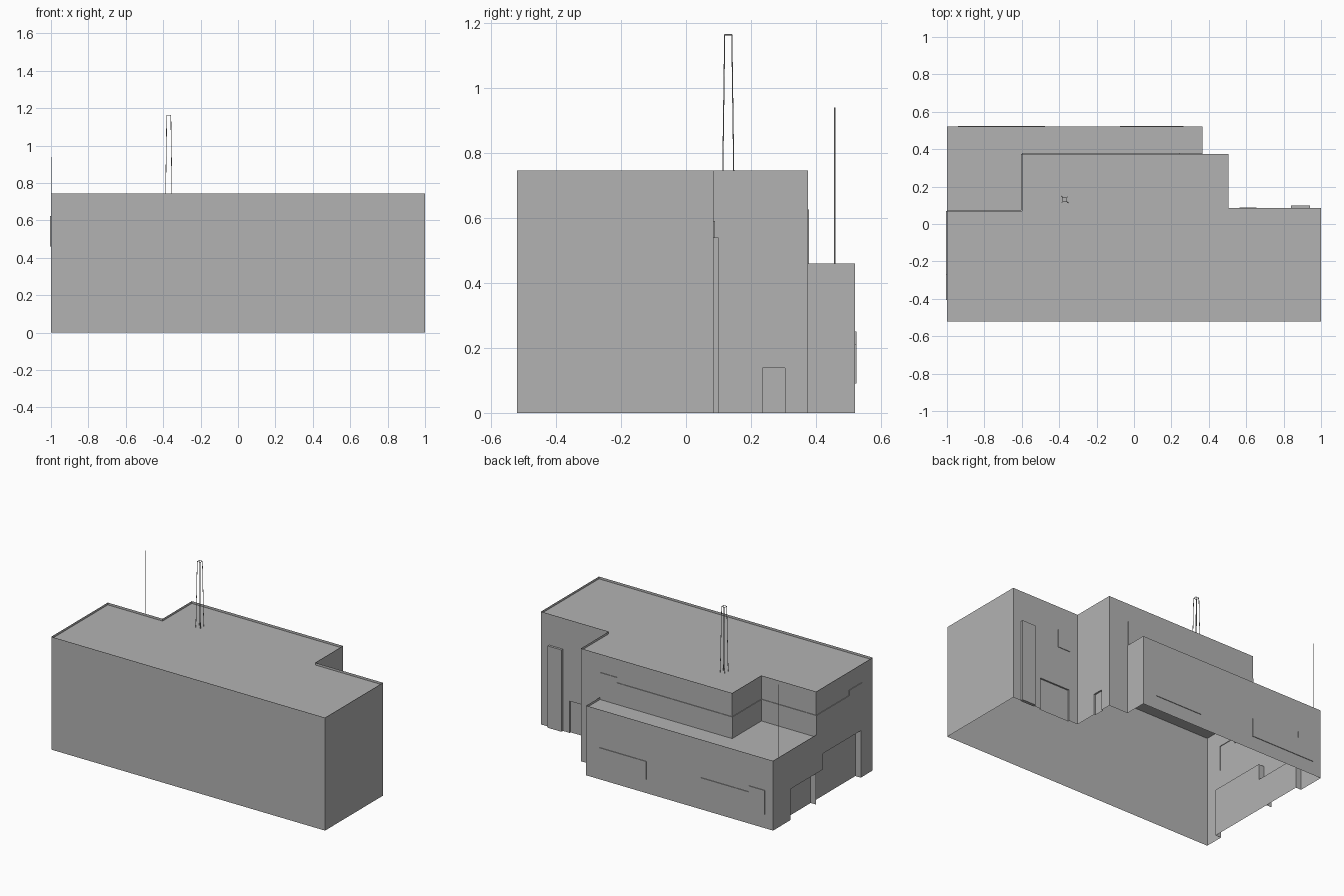
import bpy, bmesh
from mathutils import Vector

cube = bpy.data.objects.get("Cube")
if cube:
    bpy.data.objects.remove(cube, do_unlink=True)

GREY = (0.45, 0.45, 0.45, 1)
mat = bpy.data.materials.new("plain grey")
mat.use_nodes = True
mat.diffuse_color = GREY
mat.node_tree.nodes["Principled BSDF"].inputs["Base Color"].default_value = GREY

TOP, LOW = 0.745, 0.46      # parapet heights
RIM, SINK = 0.02, 0.015     # parapet width and roof drop
PLATE, POCKET, DEEP = -0.004, 0.01, 0.04   # window relief, door recesses


def finish(name, bm):
    mesh = bpy.data.meshes.new(name)
    bm.to_mesh(mesh)
    bm.free()
    mesh.materials.append(mat)
    obj = bpy.data.objects.new(name, mesh)
    bpy.context.collection.objects.link(obj)
    return obj


def wall(name, a, b, z0, z1, cuts=()):
    """Single-skin wall from a to b; cuts are (u0, u1, z0, z1, depth) with u the x or y along it."""
    bm = bmesh.new()
    a, b = Vector((*a, 0)), Vector((*b, 0))
    along = (b - a).normalized()
    inward = Vector((-along.y, along.x, 0))
    axis = 0 if abs(along.x) > 0.5 else 1
    rects = []
    for u0, u1, c0, c1, d in cuts:
        t0, t1 = sorted((abs(u0 - a[axis]), abs(u1 - a[axis])))
        rects.append((t0, t1, c0, c1, d))
    ts = sorted({0, (b - a).length} | {t for r in rects for t in r[:2]})
    zs = sorted({z0, z1} | {z for r in rects for z in r[2:4]})

    def depth(i, j):
        if j < 0 and z0 == 0:
            j = 0
        if not (0 <= i < len(ts) - 1 and 0 <= j < len(zs) - 1):
            return 0
        t, z = (ts[i] + ts[i + 1]) / 2, (zs[j] + zs[j + 1]) / 2
        return next((r[4] for r in rects if r[0] < t < r[1] and r[2] < z < r[3]), 0)

    def quad(*corners):
        bm.faces.new([bm.verts.new(a + along * t + inward * d + Vector((0, 0, z)))
                      for t, z, d in corners])

    for i in range(len(ts)):
        for j in range(len(zs)):
            d, left, below = depth(i, j), depth(i - 1, j), depth(i, j - 1)
            t, z = ts[i], zs[j]
            if i + 1 < len(ts) and j + 1 < len(zs):
                t2, z2 = ts[i + 1], zs[j + 1]
                quad((t, z, d), (t2, z, d), (t2, z2, d), (t, z2, d))
            if j + 1 < len(zs) and d != left:
                quad((t, z, left), (t, z, d), (t, zs[j + 1], d), (t, zs[j + 1], left))
            if i + 1 < len(ts) and d != below:
                quad((t, z, d), (t, z, below), (ts[i + 1], z, below), (ts[i + 1], z, d))
    bmesh.ops.remove_doubles(bm, verts=bm.verts, dist=0.0001)
    return finish(name, bm)


def roof(name, outline, z):
    """Flat parapet rim with the roof deck sunk inside it."""
    bm = bmesh.new()
    face = bm.faces.new([bm.verts.new((x, y, z)) for x, y in outline])
    bmesh.ops.inset_individual(bm, faces=[face], thickness=RIM, use_even_offset=True)
    deck = bmesh.ops.extrude_face_region(bm, geom=[face])
    verts = [g for g in deck["geom"] if isinstance(g, bmesh.types.BMVert)]
    bmesh.ops.translate(bm, vec=(0, 0, -SINK), verts=verts)
    if face.is_valid:
        bmesh.ops.delete(bm, geom=[face], context='FACES_ONLY')
    return finish(name, bm)


def rods(name, pairs, radius):
    bm = bmesh.new()
    for p, q in pairs:
        p, q = Vector(p), Vector(q)
        new = bmesh.ops.create_cone(bm, cap_ends=True, segments=6, radius1=radius,
                                    radius2=radius, depth=(q - p).length)["verts"]
        turn = (q - p).to_track_quat('Z', 'Y').to_matrix().to_4x4()
        turn.translation = (p + q) / 2
        bmesh.ops.transform(bm, matrix=turn, verts=new)
    return finish(name, bm)


# Main block outline, counter-clockwise from the front corner
main = [(-1, -.52), (1, -.52), (1, .085), (.505, .085), (.505, .375),
        (-.6, .375), (-.6, .07), (-1, .07)]
roof("main_roof", main, TOP)
wall("front_wall", main[0], main[1], 0, TOP)
wall("left_wall", main[1], main[2], 0, TOP)
wall("back_entry_wall", main[2], main[3], 0, TOP,
     [(.57, .79, 0, .21, POCKET), (.565, .655, .47, .59, PLATE)])
wall("notch_wall", main[3], main[4], 0, TOP, [(.235, .305, 0, .138, POCKET)])
wall("back_pier_wall", main[4], (.365, .375), 0, TOP)

# Upper walls above the low wing, wrapped by a stepped window band
SILL, HEAD, HIGH = .46, .59, .625
wall("upper_back_wall", (.365, .375), main[5], LOW - SINK, TOP,
     [(-.6, .24, SILL, HEAD, PLATE), (.24, .36, SILL, HIGH, PLATE)])
wall("upper_side_wall", main[5], main[6], LOW - SINK, TOP, [(.07, .375, SILL, HEAD, PLATE)])
wall("upper_corner_wall", main[6], main[7], LOW - SINK, TOP, [(-1, -.6, SILL, HEAD, PLATE)])
wall("right_wall", main[7], main[0], 0, TOP,
     [(-.27, .07, SILL, HEAD, PLATE), (-.405, -.27, SILL, HIGH, PLATE),
      (-.395, 0, 0, .31, DEEP), (0, .07, 0, .205, DEEP)])

# Low wing at the back
roof("wing_roof", [(-1, .05), (-.58, .05), (-.58, .355), (.365, .355), (.365, .52), (-1, .52)], LOW)
wall("wing_end_wall", (.365, .375), (.365, .52), 0, LOW)
wall("wing_back_wall", (.365, .52), (-1, .52), 0, LOW,
     [(-.075, .265, .09, .21, PLATE), (-.825, -.475, .09, .21, PLATE),
      (-.94, -.825, .09, .25, PLATE)])
wall("wing_right_wall", (-1, .52), (-1, .07), 0, LOW, [(.07, .34, 0, .205, DEEP)])

# Tall shaft against the back entry wall
bm = bmesh.new()
bmesh.ops.create_cube(bm, size=1)
bmesh.ops.scale(bm, vec=(.1, .02, .54), verts=bm.verts)
bmesh.ops.translate(bm, vec=(.89, .09, .27), verts=bm.verts)
finish("back_shaft", bm)

# Roof mast: four tapering legs joined at the top
CX, CY, BASE, TIP, PEAK = -.37, .13, .017, .011, 1.163
signs = [(-1, -1), (1, -1), (1, 1), (-1, 1)]
feet = [(CX + sx * BASE, CY + sy * BASE, TOP - SINK) for sx, sy in signs]
tips = [(CX + sx * TIP, CY + sy * TIP, PEAK) for sx, sy in signs]
rods("mast_legs", list(zip(feet, tips)), .0017)
rods("mast_top_ring", [(tips[i - 1], tips[i]) for i in range(4)], .0017)

# Whip aerial fixed to the wing
rods("side_aerial", [((-.998, .458, .275), (-.998, .458, .94))], .0025)
